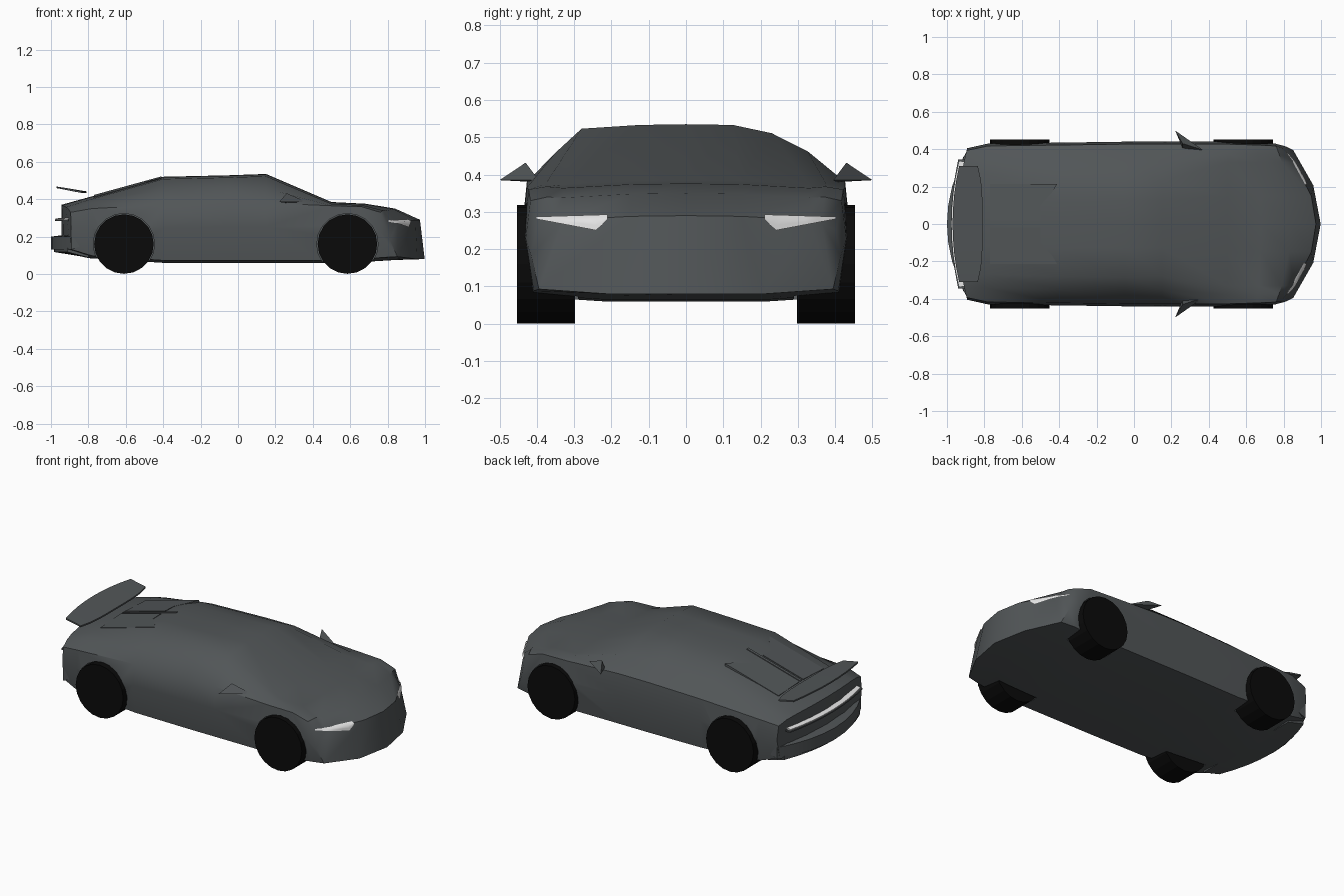
import bpy, bmesh, math
from mathutils import Vector
from mathutils.bvhtree import BVHTree

if "Cube" in bpy.data.objects:
    bpy.data.objects.remove(bpy.data.objects["Cube"])


def material(name, rgb):
    m = bpy.data.materials.new(name)
    m.diffuse_color = (*rgb, 1)
    m.use_nodes = True
    m.node_tree.nodes["Principled BSDF"].inputs["Base Color"].default_value = m.diffuse_color
    return m


GREY = material("dark_grey_paint", (0.083, 0.092, 0.096))
BLACK = material("black_rubber", (0.003, 0.003, 0.003))
WHITE = material("lamp_white", (0.8, 0.8, 0.8))


def finish(name, bm, mat, angle=35):
    bmesh.ops.recalc_face_normals(bm, faces=bm.faces)
    me = bpy.data.meshes.new(name)
    bm.to_mesh(me)
    bm.free()
    ob = bpy.data.objects.new(name, me)
    bpy.context.collection.objects.link(ob)
    me.materials.append(mat)
    if angle:
        bpy.ops.object.select_all(action='DESELECT')
        ob.select_set(True)
        bpy.context.view_layer.objects.active = ob
        bpy.ops.object.shade_smooth_by_angle(angle=math.radians(angle))
    return ob


def loft(rings):
    """Skin closed rings and zip both ends shut with strips."""
    bm = bmesh.new()
    vs = [[bm.verts.new(p) for p in r] for r in rings]
    n = len(rings[0])
    for a, b in zip(vs, vs[1:]):
        for i in range(n):
            j = (i + 1) % n
            bm.faces.new((a[i], a[j], b[j], b[i]))
    for r in (vs[0], vs[-1]):
        bm.faces.new((r[0], r[1], r[n - 1]))
        for i in range(1, n // 2 - 1):
            bm.faces.new((r[i], r[i + 1], r[n - i - 1], r[n - i]))
        h = n // 2
        bm.faces.new((r[h - 1], r[h], r[h + 1]))
    return bm


def slab(name, ys, back, front, thick, mat):
    """Plate spanning y; back(y) and front(y) give x, z of its upper edges."""
    rings = []
    for y in ys:
        (xb, zb), (xf, zf) = back(y), front(y)
        rings.append([(xb, y, zb), (xf, y, zf),
                      (xf, y, zf - thick), (xb, y, zb - thick)])
    return finish(name, loft(rings), mat, 25)


# Body shell: x, bow in plan, half width, floor, shoulder, roof half width, top
stations = [
    (-0.945, -0.06, 0.405, 0.12, 0.33, 0.28, 0.370),
    (-0.80, -0.02, 0.430, 0.085, 0.35, 0.27, 0.410),
    (-0.40, 0, 0.435, 0.06, 0.37, 0.28, 0.520),
    (-0.05, 0, 0.44, 0.06, 0.38, 0.285, 0.528),
    (0.15, 0, 0.44, 0.06, 0.38, 0.28, 0.535),
    (0.50, 0, 0.44, 0.06, 0.365, 0.33, 0.385),
    (0.68, 0.02, 0.435, 0.065, 0.36, 0.33, 0.376),
    (0.84, 0.085, 0.43, 0.075, 0.33, 0.33, 0.350),
    (0.998, 0.17, 0.415, 0.08, 0.25, 0.33, 0.290),
]


def section(x, bow, w, zb, zs, wr, zr):
    nose = x > 0.9

    def half(s):
        soft = 1 if s > 0 and zr > 0.45 else 0
        edge = (wr * (0.82 if soft else 1), zr - 0.012 - 0.012 * soft)
        mid = ((w * 0.96 + wr) / 2 - 0.025 * soft, (zs + zr) / 2 + 0.005 * soft)
        pts = [(w * 0.5, zb), (w * 0.95, zb + 0.013), (w, zb + (zs - zb) * 0.6),
               (w * 0.97, zs), mid, edge, (wr * 0.45, zr - 0.002)]
        return [(s * y, z) for y, z in pts]
    r, l = half(1), half(-1)
    ring = r[3:] + [(0, zr)] + l[::-1] + [(0, zb)] + r[:3]
    # The nose leans back and sweeps more toward its top
    return [(x - bow * (y / 0.43) ** 2 * (1 + nose * (z - zb))
             - 0.12 * nose * (z - zb), y, z) for y, z in ring]


bm = loft([section(*s) for s in stations])
bm.normal_update()
tree = BVHTree.FromBMesh(bm)
body = finish("body_shell", bm, GREY, 40)


# Wheels and wheel arches
def cylinder(name, x, y, radius, depth, mat, sides, angle):
    bm = bmesh.new()
    bmesh.ops.create_cone(bm, cap_ends=True, segments=sides, radius1=radius,
                          radius2=radius, depth=depth)
    ob = finish(name, bm, mat, angle)
    ob.rotation_euler = (math.pi / 2, 0, 0)
    ob.location = (x, y, 0.16)
    return ob


for end, x in (("rear", -0.61), ("front", 0.585)):
    for side, s in (("left", 1), ("right", -1)):
        cylinder(f"{end}_{side}_wheel", x, s * 0.375, 0.159, 0.155, BLACK, 20, 0)
        cut = cylinder("arch_cutter", x, s * 0.45, 0.164, 0.32, GREY, 20, 0)
        cut.hide_render = True
        cut.hide_set(True)
        mod = body.modifiers.new("arch", 'BOOLEAN')
        mod.object = cut
        mod.operation = 'DIFFERENCE'
        mod.solver = 'EXACT'


def spread(w, n=8):
    return [w * (2 * i / n - 1) for i in range(n + 1)]


# Rear bumper, tail lip carrying the lamp strip, and floating wing
slab("rear_bumper", spread(0.40),
     lambda y: (-1.0 + 0.11 * (y / 0.4) ** 2, 0.20),
     lambda y: (-0.84, 0.22), 0.07, GREY)
slab("rear_diffuser", spread(0.36),
     lambda y: (-0.985 + 0.09 * (y / 0.4) ** 2, 0.14),
     lambda y: (-0.80, 0.11), 0.022, GREY)
slab("tail_lip", spread(0.345),
     lambda y: (-0.978 + 0.035 * (y / 0.33) ** 2, 0.291),
     lambda y: (-0.86, 0.291), 0.008, GREY)
slab("tail_lamp", spread(0.335),
     lambda y: (-0.975 + 0.04 * (y / 0.33) ** 2, 0.297),
     lambda y: (-0.86, 0.309), 0.008, WHITE)
slab("rear_wing", spread(0.31),
     lambda y: (-0.97 + 0.035 * (y / 0.31) ** 2, 0.468 - 0.006 * (y / 0.31) ** 2),
     lambda y: (-0.81 - 0.025 * (y / 0.31) ** 4, 0.442), 0.009, GREY)


# Engine cover panels with a notched front and a centre spine
def deck(x, y):
    return x, 0.525 + (x + 0.4) * 0.275 - 0.05 * abs(y)


for side, s in (("left", 1), ("right", -1)):
    slab(f"engine_panel_{side}", [s * y for y in (0.02, 0.10, 0.17, 0.215)],
         lambda y: deck(-0.77, y),
         lambda y: deck(-0.50 + 0.09 * min(1, max(0, (abs(y) - 0.10) / 0.1)), y),
         0.02, GREY)
slab("engine_spine", (-0.008, 0.008), lambda y: deck(-0.77, y),
     lambda y: deck(-0.41, y), 0.02, GREY)

# Headlamps laid on the nose, and wedge-shaped door mirrors
for side, s in (("left", 1), ("right", -1)):
    bm = bmesh.new()
    rows = []
    for i in range(13):
        t = i / 12
        y = 0.402 - 0.192 * t
        top = 0.287 + 0.006 * t
        low = top - 0.006 - 0.036 * min(t / 0.85, 1) + 0.03 * max(0, t - 0.85) / 0.15
        row = []
        for k in range(4):
            z = top + (low - top) * k / 3
            hit = tree.ray_cast(Vector((2, s * y, z)), Vector((-1, 0, 0)))[0]
            hit = hit or Vector((0.80, s * y, z))
            row.append(bm.verts.new(hit + Vector((0.008, 0, 0))))
        rows.append(row)
    for a, b in zip(rows, rows[1:]):
        for k in range(3):
            bm.faces.new((a[k], a[k + 1], b[k + 1], b[k]))
    lamp = finish(f"headlamp_{side}", bm, WHITE, 60)
    if lamp.data.polygons[0].normal.x < 0:
        lamp.data.flip_normals()

    bm = bmesh.new()
    for p in ((0.22, 0.50, 0.385), (0.26, 0.43, 0.432),
              (0.37, 0.395, 0.385), (0.26, 0.405, 0.38)):
        bm.verts.new((p[0], s * p[1], p[2]))
    bmesh.ops.convex_hull(bm, input=bm.verts[:])
    finish(f"door_mirror_{side}", bm, GREY, 0)
